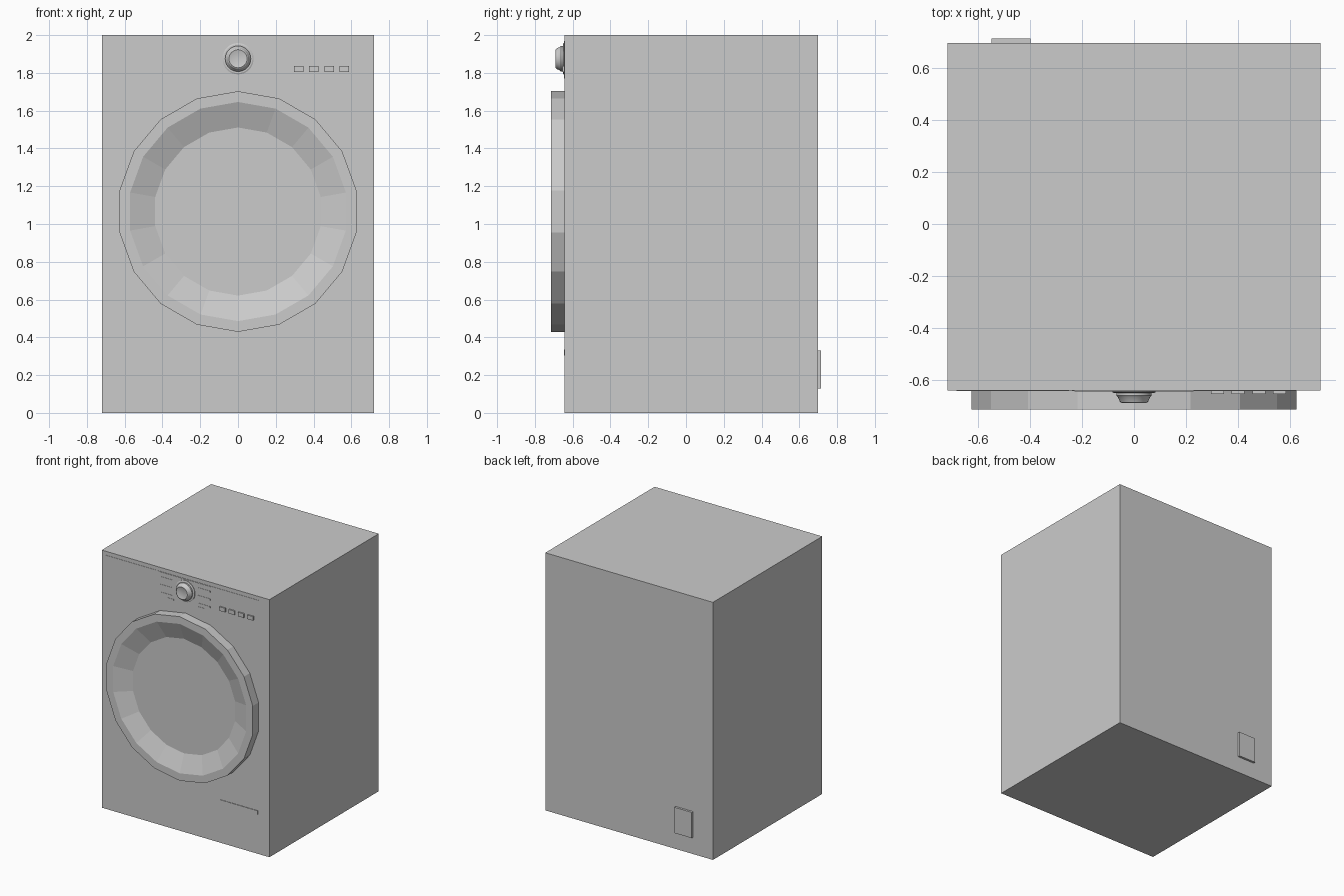
import bpy, bmesh
from math import sin, cos, pi, radians

if "Cube" in bpy.data.objects:
    bpy.data.objects.remove(bpy.data.objects["Cube"])

FRONT = -0.643   # y of the cabinet's front face


def finish(name, bm):
    bmesh.ops.recalc_face_normals(bm, faces=bm.faces)
    me = bpy.data.meshes.new(name)
    bm.to_mesh(me)
    bm.free()
    ob = bpy.data.objects.new(name, me)
    bpy.context.collection.objects.link(ob)
    return ob


def box(name, x, y, z):
    """Box from (min, max) pairs."""
    bm = bmesh.new()
    bmesh.ops.create_cube(bm, size=1)
    for v in bm.verts:
        for i, (lo, hi) in enumerate((x, y, z)):
            v.co[i] = lo if v.co[i] < 0 else hi
    return finish(name, bm)


def plate(name, x, z, depth):
    """Thin plate standing proud of the front face."""
    return box(name, x, (FRONT - depth, FRONT + 0.002), z)


def lathe(name, profile, sides, zc):
    """Closed solid turned about the y axis; profile is (radius, y)."""
    bm = bmesh.new()
    rings = [[bm.verts.new((r * sin(2 * pi * i / sides), y, zc + r * cos(2 * pi * i / sides)))
              for i in range(sides)] for r, y in profile]
    for a, b in zip(rings, rings[1:]):
        for i in range(sides):
            j = (i + 1) % sides
            bm.faces.new((a[i], a[j], b[j], b[i]))
    bm.faces.new(rings[0])
    bm.faces.new(rings[-1])
    return finish(name, bm)


# Cabinet
box("cabinet", (-0.72, 0.72), (FRONT, 0.698), (0, 2))

# Round door with a dished window
lathe("door", [(0.637, FRONT + 0.002), (0.637, -0.715), (0.58, -0.715), (0.445, -0.662)], 18, 1.066)

# Control panel: drawer front and display panel
plate("detergent_drawer", (-0.685, -0.25), (1.77, 1.97), 0.002)
plate("control_panel", (-0.24, 0.626), (1.77, 1.97), 0.002)

# Programme marks around the dial
plate("mark_top", (-0.23, 0.23), (1.963, 1.967), 0.004)
for s, side in ((-1, "left"), (1, "right")):
    for i in range(3):
        xs = sorted((s * 0.11, s * 0.214))
        plate(f"mark_{side}_{i + 1}", xs, (1.80 + i * 0.06, 1.812 + i * 0.06), 0.004)
    plate(f"mark_{side}_low", sorted((s * 0.10, s * 0.16)), (1.774, 1.784), 0.004)

# Programme dial
lathe("dial_ring", [(0.083, FRONT + 0.002), (0.083, -0.649), (0.076, -0.652)], 32, 1.875)
dial = lathe("dial_knob", [(0.068, -0.649), (0.068, -0.662), (0.062, -0.668), (0.054, -0.686),
                           (0.048, -0.69), (0.044, -0.688)], 32, 1.875)
bpy.context.view_layer.objects.active = dial
dial.select_set(True)
bpy.ops.object.shade_smooth_by_angle(angle=radians(30))

# Buttons
for i in range(4):
    x = 0.297 + i * 0.08
    plate(f"button_{i + 1}", (x, x + 0.05), (1.806, 1.837), 0.012)

# Small blank strip low on the front
plate("badge_strip", (0.30, 0.62), (0.305, 0.335), 0.004)

# Rear service cover
box("rear_cover", (-0.55, -0.40), (0.69, 0.715), (0.13, 0.33))
